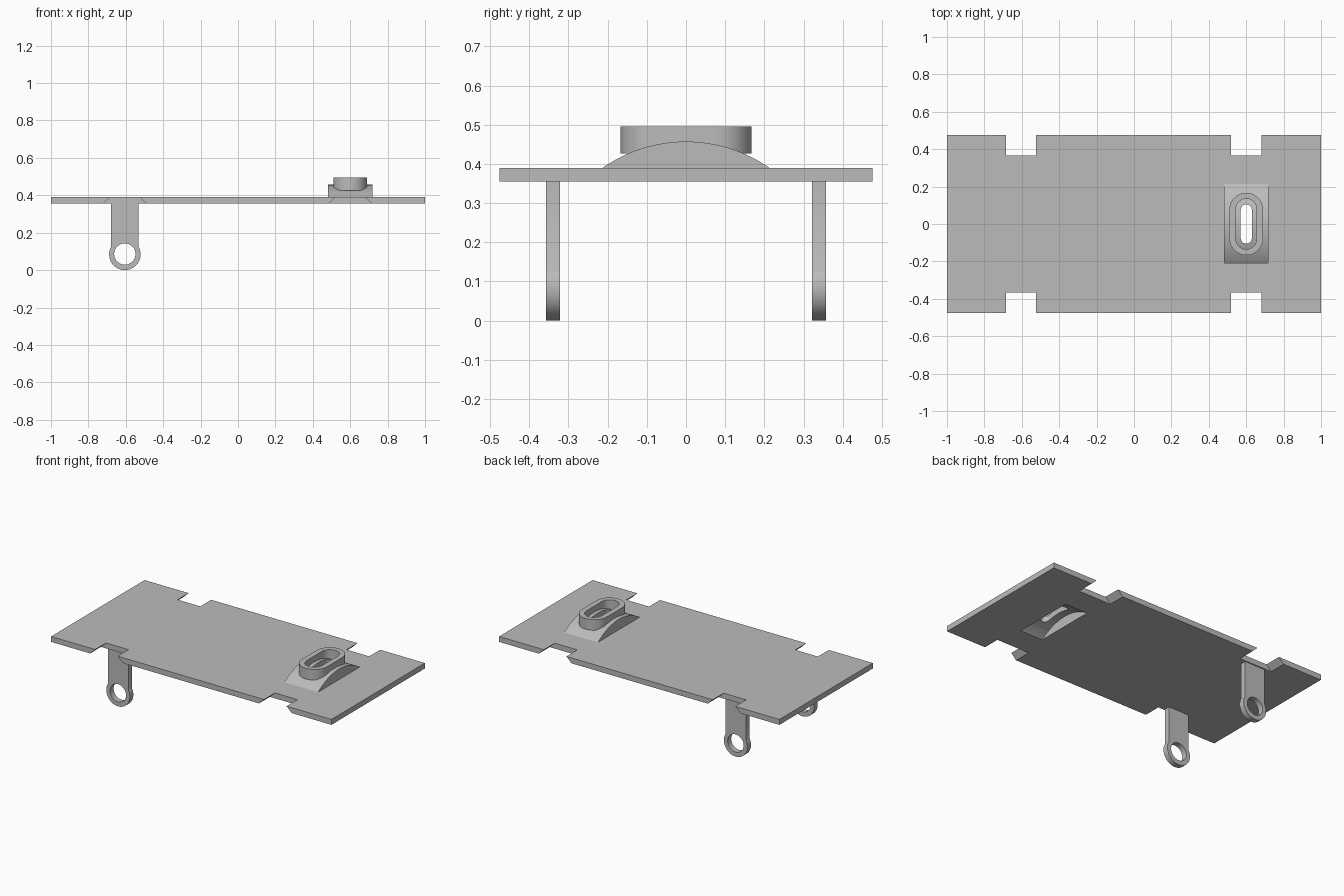
import bpy
import bmesh
from math import sin, cos, pi, sqrt, asin, radians

if "Cube" in bpy.data.objects:
    bpy.data.objects.remove(bpy.data.objects["Cube"], do_unlink=True)

gray = bpy.data.materials.new("plain_gray")
gray.use_nodes = True
COLOUR = (0.5, 0.5, 0.5, 1)
gray.diffuse_color = COLOUR
gray.node_tree.nodes["Principled BSDF"].inputs["Base Color"].default_value = COLOUR

BOTTOM, TOP = 0.355, 0.39          # deck plate
HALF_Y = 0.476
BRACKET_X = 0.6
LEG_X = -0.605
ARC_Z, ARC_R = 0.086, 0.371        # arch of the bracket


def prism(name, profile, axis, lo, hi):
    """Extrude a 2D profile along an axis; the profile holds the other two coordinates."""
    place = {"x": lambda a, b, c: (c, a, b),
             "y": lambda a, b, c: (a, c, b),
             "z": lambda a, b, c: (a, b, c)}[axis]
    bm = bmesh.new()
    face = bm.faces.new([bm.verts.new(place(a, b, lo)) for a, b in profile])
    grown = bmesh.ops.extrude_face_region(bm, geom=[face])["geom"]
    shift = place(0, 0, hi - lo)
    bmesh.ops.translate(bm, vec=shift, verts=[g for g in grown if isinstance(g, bmesh.types.BMVert)])
    bmesh.ops.recalc_face_normals(bm, faces=bm.faces)
    mesh = bpy.data.meshes.new(name)
    bm.to_mesh(mesh)
    bm.free()
    mesh.materials.append(gray)
    obj = bpy.data.objects.new(name, mesh)
    bpy.context.collection.objects.link(obj)
    return obj


def arc(cx, cy, r, start, end, n):
    return [(cx + r * cos(start + (end - start) * i / n),
             cy + r * sin(start + (end - start) * i / n)) for i in range(n + 1)]


def stadium(half_x, half_y):
    """Vertical slot outline centred on the bracket."""
    straight = half_y - half_x
    return (arc(BRACKET_X, straight, half_x, 0, pi, 24)
            + arc(BRACKET_X, -straight, half_x, pi, 2 * pi, 24))


def arch(r, base):
    """Circular segment standing on the height base, in y and z."""
    a = asin((base - ARC_Z) / r)
    return arc(0, ARC_Z, r, a, pi - a, 40)


def cut(obj, cutters):
    bpy.context.view_layer.objects.active = obj
    for cutter in cutters:
        cutter.hide_render = True
        mod = obj.modifiers.new("cut", "BOOLEAN")
        mod.operation, mod.solver, mod.object = "DIFFERENCE", "EXACT", cutter
        bpy.ops.object.modifier_apply(modifier=mod.name)


def smooth(obj):
    bpy.ops.object.select_all(action="DESELECT")
    obj.select_set(True)
    bpy.context.view_layer.objects.active = obj
    bpy.ops.object.shade_smooth_by_angle(angle=radians(30))


# Cutters: edge notches with undercut sides, arched recess, slot
notches = []
for x in (LEG_X, BRACKET_X):
    for side in (-1, 1):
        d = 0.01
        outline = [(x - 0.117 - d, BOTTOM - d), (x + 0.117 + d, BOTTOM - d),
                   (x + 0.08 - d, TOP + d), (x - 0.08 + d, TOP + d)]
        inner, outer = sorted((side * 0.365, side * 0.55))
        notches.append(prism("notch_cutter", outline, "y", inner, outer))
recess = prism("recess_cutter", arch(ARC_R - 0.036, BOTTOM - 0.02), "x",
               BRACKET_X - 0.08, BRACKET_X + 0.08)
slot = prism("slot_cutter", stadium(0.03, 0.105), "z", 0.3, 0.6)
pocket = prism("pocket_cutter", stadium(0.056, 0.135), "z", 0.4, 0.6)

# Flat deck
deck = prism("deck", [(-1, -HALF_Y), (1, -HALF_Y), (1, HALF_Y), (-1, HALF_Y)], "z", BOTTOM, TOP)
cut(deck, notches + [recess])

# Arched bracket with slot
bracket = prism("arched_bracket", arch(ARC_R, TOP), "x", BRACKET_X - 0.12, BRACKET_X + 0.12)
cut(bracket, [recess, slot])
smooth(bracket)

# Raised collar around the slot
collar = prism("slot_collar", stadium(0.09, 0.167), "z", 0.426, 0.495)
cut(collar, [pocket])
smooth(collar)

# Hanging legs with eyelets
EYE_Z, EYE_R, HALF_W = 0.084, 0.084, 0.073
a = asin(sqrt(EYE_R ** 2 - HALF_W ** 2) / EYE_R)
leg_outline = ([(LEG_X + HALF_W, BOTTOM), (LEG_X - HALF_W, BOTTOM)]
               + arc(LEG_X, EYE_Z, EYE_R, pi - a, 2 * pi + a, 48))
hole = prism("eyelet_cutter", arc(LEG_X, EYE_Z + 0.002, 0.057, 0, 2 * pi, 48)[:-1], "y", -0.6, 0.6)
for name, y in (("front_leg", -0.34), ("back_leg", 0.34)):
    leg = prism(name, leg_outline, "y", y - 0.018, y + 0.018)
    cut(leg, [hole])
    smooth(leg)

for cutter in notches + [recess, slot, pocket, hole]:
    bpy.data.objects.remove(cutter, do_unlink=True)
